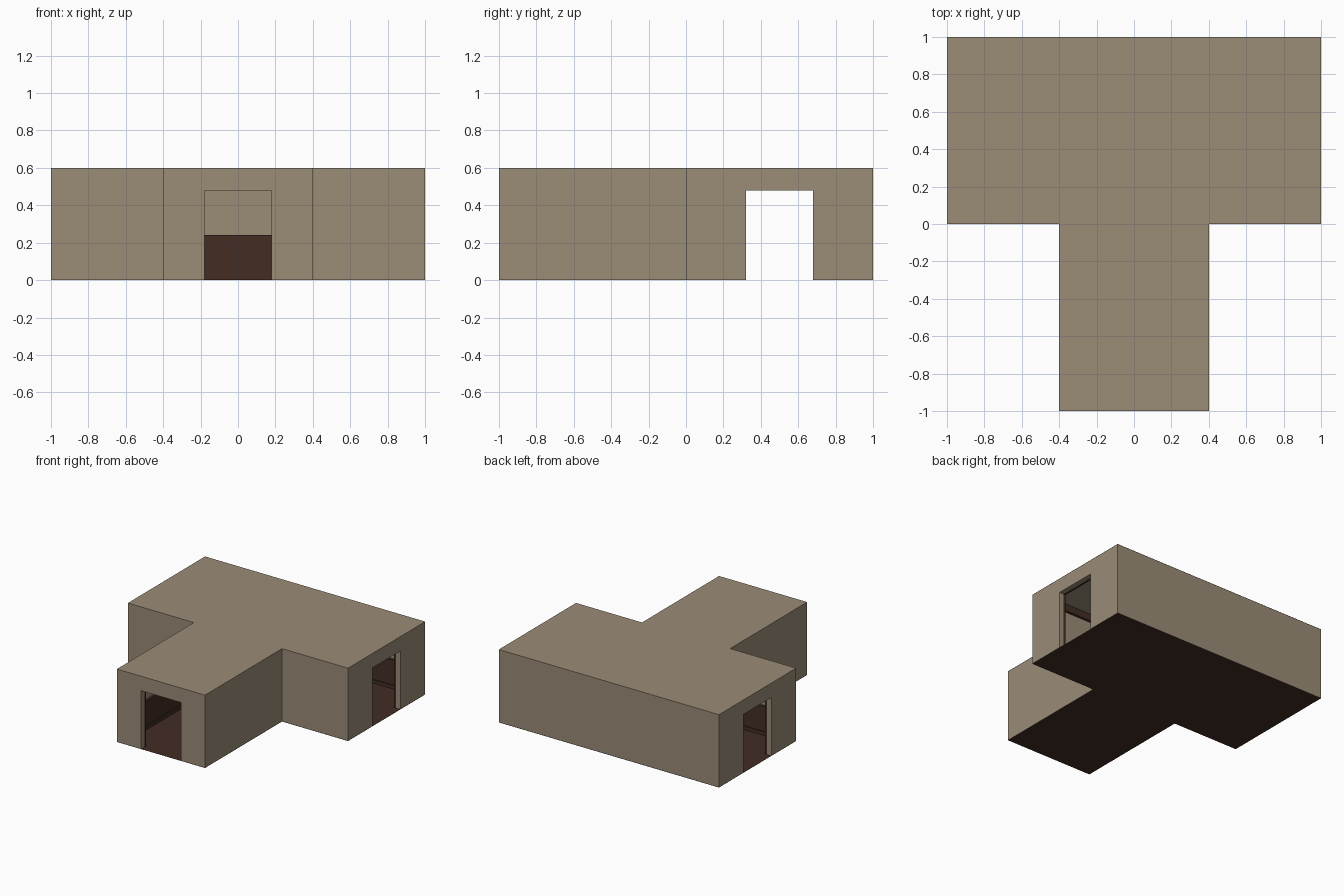
import bpy, bmesh
from mathutils import Vector

if "Cube" in bpy.data.objects:
    bpy.data.objects.remove(bpy.data.objects["Cube"])

H, DOOR_H, DW, WALL = 0.6, 0.48, 0.18, 0.04


def material(name, rgb):
    m = bpy.data.materials.new(name)
    m.diffuse_color = (*rgb, 1)
    m.use_nodes = True
    m.node_tree.nodes["Principled BSDF"].inputs["Base Color"].default_value = m.diffuse_color
    return m


PLASTER = material("tan plaster", (0.325, 0.265, 0.186))
WOOD = material("dark brown wood", (0.056, 0.026, 0.017))


def outline(d):
    """T-shaped plan inset by d, with extra points beside each doorway."""
    return [(-.4 + d, -1 + d), (-DW, -1 + d), (DW, -1 + d), (.4 - d, -1 + d),
            (.4 - d, d), (1 - d, d), (1 - d, .5 - DW), (1 - d, .5 + DW),
            (1 - d, 1 - d), (-1 + d, 1 - d), (-1 + d, .5 + DW),
            (-1 + d, .5 - DW), (-1 + d, d), (-.4 + d, d)]


DOORS = {1, 6, 10}          # outline edges that span a doorway
ALL = set(range(14))


def finish(name, bm, mat):
    bmesh.ops.remove_doubles(bm, verts=bm.verts, dist=1e-5)
    bmesh.ops.recalc_face_normals(bm, faces=bm.faces)
    me = bpy.data.meshes.new(name)
    bm.to_mesh(me)
    bm.free()
    me.materials.append(mat)
    ob = bpy.data.objects.new(name, me)
    bpy.context.collection.objects.link(ob)
    return ob


def band(name, d0, d1, z0, z1, edges, mat):
    """Mitred strip following the plan between insets d0 and d1."""
    bm = bmesh.new()
    a, b = outline(d0), outline(d1)
    for i in sorted(edges):
        j = (i + 1) % 14
        q = [a[i], a[j], b[j], b[i]]
        lo = [bm.verts.new((*p, z0)) for p in q]
        hi = [bm.verts.new((*p, z1)) for p in q]
        bm.faces.new(lo[::-1])
        bm.faces.new(hi)
        for k in range(4):
            # skip the hidden joints between neighbouring pieces
            if k == 1 and j in edges or k == 3 and (i - 1) % 14 in edges:
                continue
            n = (k + 1) % 4
            bm.faces.new((lo[k], lo[n], hi[n], hi[k]))
    return finish(name, bm, mat)


def sheet(name, z, mat, up):
    bm = bmesh.new()
    f = bm.faces.new([bm.verts.new((*p, z)) for p in outline(0)])
    bm.normal_update()
    if (f.normal.z > 0) != up:
        f.normal_flip()
    me = bpy.data.meshes.new(name)
    bm.to_mesh(me)
    bm.free()
    me.materials.append(mat)
    bpy.context.collection.objects.link(bpy.data.objects.new(name, me))


# Floor and roof
sheet("floor", 0.0, WOOD, True)
sheet("roof", H, PLASTER, True)

# Walls and the lintels over the doors
SOLID = ALL - DOORS
band("walls", 0, WALL, 0.001, H - 0.001, SOLID, PLASTER)
band("door_lintels", 0, WALL, DOOR_H, H - 0.001, DOORS, PLASTER)

# Interior wainscot: panel, skirting, rail and its lip
band("wainscot_panel", WALL, WALL + .01, 0.001, .22, SOLID, WOOD)
band("skirting_board", WALL, WALL + .018, 0.001, .03, SOLID, WOOD)
band("chair_rail", WALL, WALL + .015, .20, .225, SOLID, WOOD)
band("chair_rail_lip", WALL, WALL + .02, .225, .24, SOLID, WOOD)

# Crown moulding under the roof
band("crown_moulding", WALL, WALL + .02, .54, H - .002, ALL, WOOD)


# Door casings on the inner side of each doorway
def casing(name, centre, along, inward):
    c, u, n = Vector(centre), Vector(along), Vector(inward)
    w, t = .03, .02
    prof = [(-DW - w, .001), (-DW - w, DOOR_H + w), (DW + w, DOOR_H + w), (DW + w, .001),
            (DW, .001), (DW, DOOR_H), (-DW, DOOR_H), (-DW, .001)]
    bm = bmesh.new()
    vs = [bm.verts.new(c + u * s + n * WALL + Vector((0, 0, z))) for s, z in prof]
    f = bm.faces.new(vs)
    r = bmesh.ops.extrude_face_region(bm, geom=[f], use_keep_orig=True)
    bmesh.ops.translate(bm, vec=n * t,
                        verts=[g for g in r["geom"] if isinstance(g, bmesh.types.BMVert)])
    finish(name, bm, WOOD)


casing("front_door_casing", (0, -1, 0), (1, 0, 0), (0, 1, 0))
casing("right_door_casing", (1, .5, 0), (0, 1, 0), (-1, 0, 0))
casing("left_door_casing", (-1, .5, 0), (0, 1, 0), (1, 0, 0))
